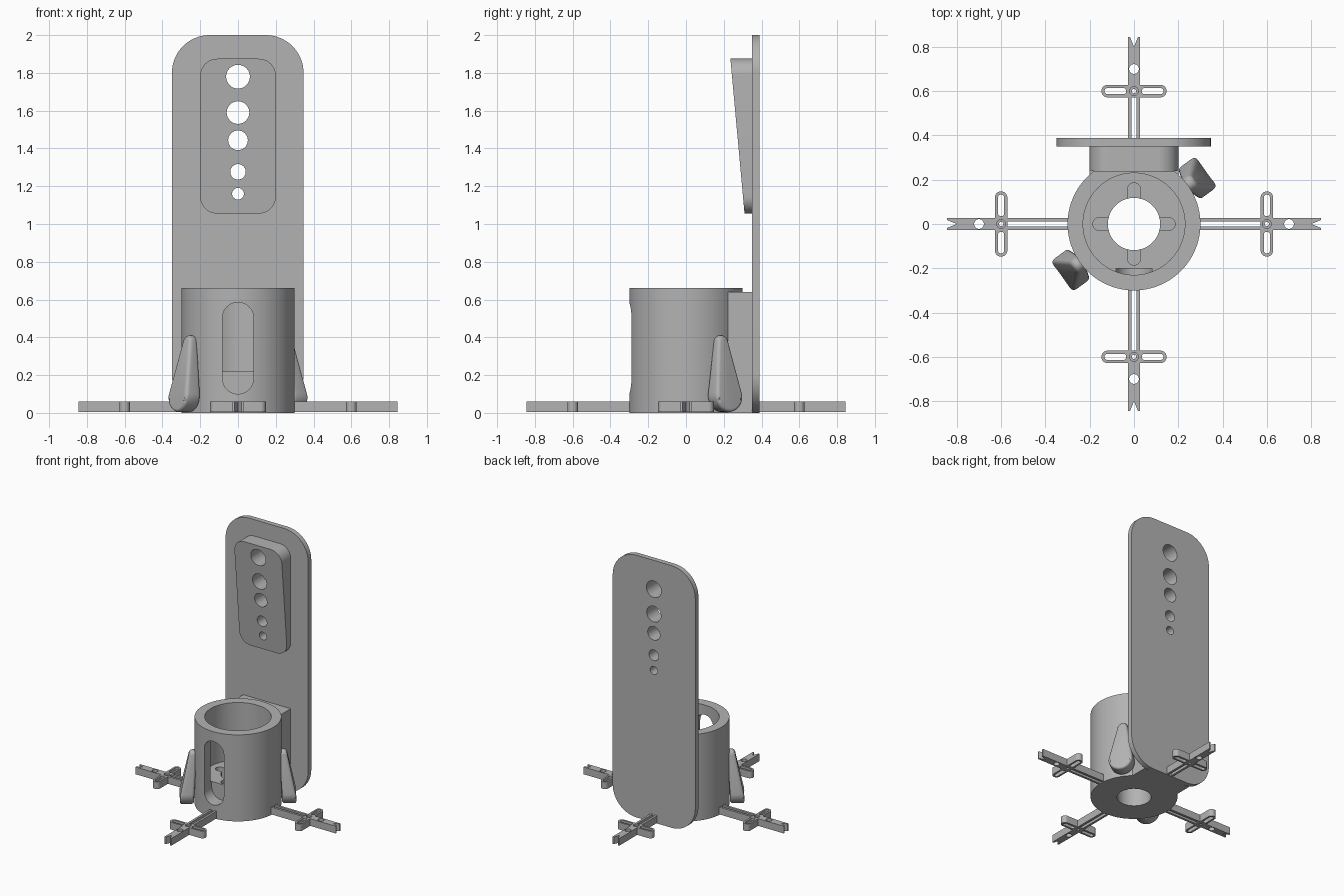
import bpy, bmesh, math
from mathutils import Matrix, Vector

old = bpy.data.objects.get("Cube")
if old:
    bpy.data.objects.remove(old, do_unlink=True)

grey = bpy.data.materials.new("plain grey")
grey.use_nodes = True
GREY = (0.45, 0.45, 0.45, 1)
grey.diffuse_color = GREY
grey.node_tree.nodes["Principled BSDF"].inputs["Base Color"].default_value = GREY


def arc(cx, cy, r, start, end, n):
    """Points along an arc, angles in degrees."""
    steps = [math.radians(start + (end - start) * i / n) for i in range(n + 1)]
    return [(cx + r * math.cos(a), cy + r * math.sin(a)) for a in steps]


def circle(cx, cy, r, n=32):
    return arc(cx, cy, r, 0, 360, n)[:-1]


def rounded(x0, x1, y0, y1, r, n=12):
    """Rounded rectangle; a full radius gives a capsule."""
    pts = []
    for cx, cy, a in ((x1 - r, y1 - r, 0), (x0 + r, y1 - r, 90),
                      (x0 + r, y0 + r, 180), (x1 - r, y0 + r, 270)):
        pts += arc(cx, cy, r, a, a + 90, n)
    return pts


def box(x0, x1, y0, y1):
    return [(x0, y0), (x1, y0), (x1, y1), (x0, y1)]


def prism(name, outline, d0, d1, upright=False):
    """Extrude an outline along z, or along y when upright."""
    bm = bmesh.new()
    rings = []
    for d in (d0, d1):
        rings.append([bm.verts.new((u, d, v) if upright else (u, v, d)) for u, v in outline])
        bm.faces.new(rings[-1])
    n = len(outline)
    for i in range(n):
        j = (i + 1) % n
        bm.faces.new((rings[0][i], rings[0][j], rings[1][j], rings[1][i]))
    bmesh.ops.remove_doubles(bm, verts=bm.verts, dist=1e-5)
    bmesh.ops.recalc_face_normals(bm, faces=bm.faces)
    me = bpy.data.meshes.new(name)
    bm.to_mesh(me)
    bm.free()
    me.materials.append(grey)
    ob = bpy.data.objects.new(name, me)
    bpy.context.collection.objects.link(ob)
    return ob


def bake(ob):
    """Turn the modifier stack into plain mesh."""
    bpy.context.view_layer.update()
    me = bpy.data.meshes.new_from_object(ob.evaluated_get(bpy.context.evaluated_depsgraph_get()))
    ob.modifiers.clear()
    ob.data = me


def combine(ob, others, operation="DIFFERENCE"):
    for other in others:
        mod = ob.modifiers.new("boolean", "BOOLEAN")
        mod.operation, mod.solver, mod.object = operation, "EXACT", other
        bake(ob)
        bpy.data.objects.remove(other, do_unlink=True)


def smooth(ob, angle=30):
    ob.data.polygons.foreach_set("use_smooth", [True] * len(ob.data.polygons))
    ob.data.set_sharp_from_angle(angle=math.radians(angle))


# Cup with a raised floor, a keyed centre hole and a front slot
cup = prism("cup", circle(0, 0, 0.3, 96), 0, 0.66)
cutters = [prism("cutter", circle(0, 0, 0.23, 96), 0.22, 0.8),
           prism("cutter", circle(0, 0, 0.118, 64), -0.1, 0.4),
           prism("cutter", rounded(-0.082, 0.082, 0.1, 0.585, 0.0815), -0.4, -0.2, True)]
for along_x in (True, False):
    key = rounded(-0.185, 0.185, -0.03, 0.03, 0.0295)
    key = key if along_x else [(-v, u) for u, v in key]
    cutters.append(prism("cutter", key, 0.12, 0.4))
combine(cup, cutters)

# Bracket joining the cup to the back plate, trimmed to the cup wall
bracket = prism("bracket", box(-0.2, 0.2, 0.15, 0.352), 0, 0.64)
combine(bracket, [prism("cutter", circle(0, 0, 0.295, 96), -0.1, 0.8)])

# Back plate and sloped pad, drilled together
plate = prism("back_plate", rounded(-0.35, 0.347, 0, 2, 0.2, 16), 0.35, 0.388, True)
pad = prism("sloped_pad", rounded(-0.2, 0.2, 1.055, 1.875, 0.09), 0.235, 0.351, True)
for v in pad.data.vertices:
    if v.co.y < 0.3:
        v.co.y += 0.075 * (1.875 - v.co.z) / 0.82
HOLES = ((1.78, 0.063), (1.59, 0.06), (1.443, 0.052), (1.276, 0.041), (1.16, 0.031))
for part in (plate, pad):
    combine(part, [prism("cutter", circle(0, z, r), 0.1, 0.6, True) for z, r in HOLES])

# One foot arm along +x: slotted rail, forked tip, slotted crossbar
H0, H1 = 0.005, 0.06
tip = [(0.27, -0.028), (0.845, -0.028), (0.845, -0.018), (0.8, 0),
       (0.845, 0.018), (0.845, 0.028), (0.27, 0.028)]
arm = prism("foot_arm_1", tip, H0, H1)
combine(arm, [prism("crossbar", rounded(0.572, 0.628, -0.147, 0.147, 0.0275), H0, H1)], "UNION")
slots = [box(0.24, 0.572, -0.011, 0.011), circle(0.7, 0, 0.022), circle(0.6, 0, 0.01)]
slots += [rounded(0.586, 0.614, s - 0.049, s + 0.049, 0.0135) for s in (-0.084, 0.084)]
combine(arm, [prism("cutter", s, -0.1, 0.2) for s in slots]
        + [prism("cutter", circle(0.6, 0, 0.02), 0.045, 0.2)])
smooth(arm)
for i in range(1, 4):
    twin = bpy.data.objects.new(f"foot_arm_{i + 1}", arm.data)
    twin.rotation_euler.z = i * math.pi / 2
    bpy.context.collection.objects.link(twin)

# Wing levers: tapered drop outlines that thicken outwards towards the base
drop = arc(0, 0.375, 0.035, 10, 170, 12) + arc(0, 0.09, 0.085, 170, 370, 24)
for name, angle in (("left_lever", 36), ("right_lever", 216)):
    lever = prism(name, drop, 0.285, 0.335, True)
    for v in lever.data.vertices:
        low = min(1, (0.41 - v.co.z) / 0.34)
        if v.co.y > 0.3:
            v.co.y += 0.07 * low
        else:
            v.co.y += 0.02 * low
    lever.data.transform(Matrix.Rotation(math.radians(angle - 90), 4, "Z"))
    mod = lever.modifiers.new("soft edge", "BEVEL")
    mod.width, mod.segments, mod.angle_limit = 0.018, 4, math.radians(50)
    bake(lever)
    smooth(lever, 40)

for part in (cup, bracket, plate, pad):
    smooth(part)
